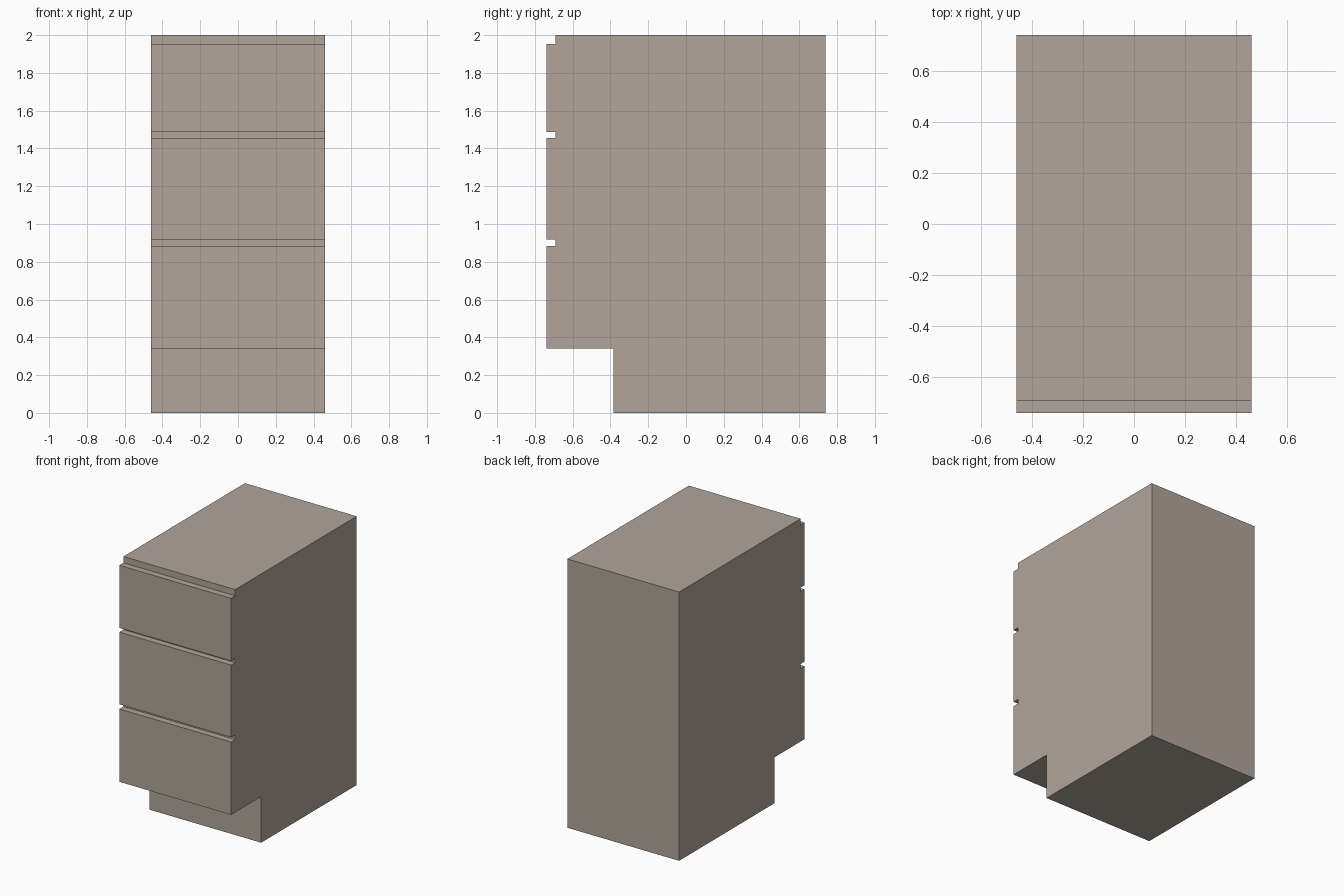
import bpy, bmesh

if "Cube" in bpy.data.objects:
    bpy.data.objects.remove(bpy.data.objects["Cube"])

HALF_W = 0.46
FRONT, CARCASS, BACK = -0.738, -0.69, 0.738    # y of drawer faces, carcass face, back
KICK_Y, TOP = -0.385, 2.0
DRAWERS = [(0.342, 0.884), (0.919, 1.456), (1.487, 1.953)]   # z range of each drawer front


def extrude_profile(name, points, half_width):
    """Extrude a closed (y, z) side profile across the width."""
    bm = bmesh.new()
    face = bm.faces.new([bm.verts.new((-half_width, y, z)) for y, z in points])
    ext = bmesh.ops.extrude_face_region(bm, geom=[face], use_keep_orig=True)
    verts = [g for g in ext["geom"] if isinstance(g, bmesh.types.BMVert)]
    bmesh.ops.translate(bm, verts=verts, vec=(2 * half_width, 0, 0))
    bmesh.ops.recalc_face_normals(bm, faces=bm.faces)
    mesh = bpy.data.meshes.new(name)
    bm.to_mesh(mesh)
    bm.free()
    obj = bpy.data.objects.new(name, mesh)
    bpy.context.collection.objects.link(obj)
    return obj


# Back and toe kick
profile = [(BACK, TOP), (BACK, 0), (KICK_Y, 0), (KICK_Y, DRAWERS[0][0])]

# Drawer fronts, stepping back to the carcass at each gap
for i, (low, high) in enumerate(DRAWERS):
    if i > 0:
        profile.append((CARCASS, low))
    profile += [(FRONT, low), (FRONT, high), (CARCASS, high)]

# Top front edge
profile.append((CARCASS, TOP))

cabinet = extrude_profile("drawer_cabinet", profile, HALF_W)

# Warm grey-brown finish
finish = bpy.data.materials.new("warm_grey")
finish.diffuse_color = (0.44, 0.375, 0.325, 1)
finish.use_nodes = True
finish.node_tree.nodes["Principled BSDF"].inputs["Base Color"].default_value = finish.diffuse_color
cabinet.data.materials.append(finish)
